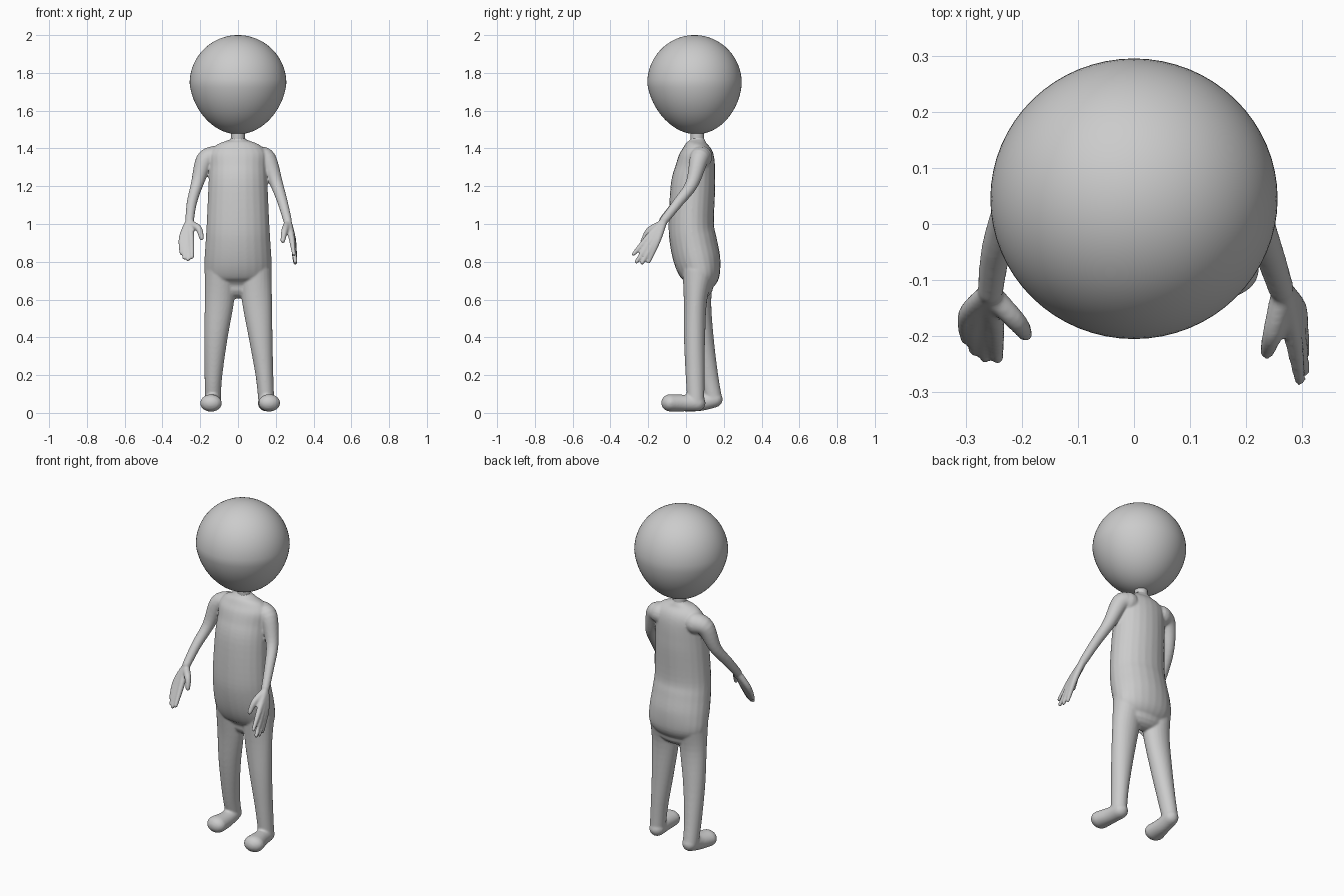
import bpy, bmesh, math
from mathutils import Vector

if "Cube" in bpy.data.objects:
    bpy.data.objects.remove(bpy.data.objects["Cube"])

SIDES = 24


def smooth_path(rings, steps=5):
    """Catmull-Rom interpolation through (x, y, z, ra, rb) rings."""
    p = [rings[0]] + rings + [rings[-1]]
    out = []
    for i in range(1, len(p) - 2):
        for s in range(steps):
            t = s / steps
            out.append([0.5 * (2 * b + (c - a) * t + (2 * a - 5 * b + 4 * c - d) * t * t
                               + (3 * b - a - 3 * c + d) * t ** 3)
                        for a, b, c, d in zip(*p[i - 1:i + 3])])
    return out + [list(rings[-1])]


def add_loft(bm, rings):
    """Closed tube of elliptical rings with rounded ends; ra lies along x."""
    path = smooth_path([tuple(r) if len(r) == 5 else (*r, r[3]) for r in rings])
    pts = [Vector(r[:3]) for r in path]
    n = len(pts)
    tans = [(pts[min(i + 1, n - 1)] - pts[max(i - 1, 0)]).normalized() for i in range(n)]
    stations = [(pts[i], tans[i], path[i][3], path[i][4]) for i in range(n)]

    def cap(station, sign):
        c, t, a, b = station
        r = min(a, b)
        return [(c + t * sign * r * math.sin(k), t, a * math.cos(k), b * math.cos(k))
                for k in (0.4, 0.8, 1.2, 1.45)]

    stations = cap(stations[0], -1)[::-1] + stations + cap(stations[-1], 1)
    loops = []
    for c, t, a, b in stations:
        u = (Vector((1, 0, 0)) - t * t.x).normalized()
        v = t.cross(u)
        loops.append([bm.verts.new(c + u * a * math.cos(k) + v * b * math.sin(k))
                      for k in (2 * math.pi * j / SIDES for j in range(SIDES))])
    for lo, hi in zip(loops, loops[1:]):
        for j in range(SIDES):
            k = (j + 1) % SIDES
            bm.faces.new((lo[j], lo[k], hi[k], hi[j]))
    bm.faces.new(loops[0][::-1])
    bm.faces.new(loops[-1])


def finish(name, bm):
    bmesh.ops.recalc_face_normals(bm, faces=bm.faces)
    for f in bm.faces:
        f.smooth = True
    mesh = bpy.data.meshes.new(name)
    bm.to_mesh(mesh)
    bm.free()
    ob = bpy.data.objects.new(name, mesh)
    bpy.context.collection.objects.link(ob)
    return ob


body = bmesh.new()

# torso, neck base down to the hips
add_loft(body, [(0, .06, 1.45, .036), (0, .06, 1.437, .07, .045), (0, .058, 1.415, .12, .065),
                (0, .057, 1.37, .152, .09), (0, .05, 1.3, .152, .105), (0, .037, 1.2, .157, .118),
                (0, .028, 1.0, .166, .12), (0, .04, .9, .172, .125), (0, .062, .8, .178, .122),
                (0, .08, .72, .174, .1), (0, .08, .67, .14, .065)])

# legs: left one forward, right one trailing
add_loft(body, [(.093, .065, .75, .085, .085), (.1, .05, .6, .08, .062), (.12, .045, .4, .063, .056),
                (.14, .048, .2, .047, .05), (.15, .052, .06, .042, .045)])
add_loft(body, [(-.093, .07, .75, .083, .085), (-.098, .072, .6, .078, .062), (-.117, .09, .4, .062, .056),
                (-.13, .12, .2, .047, .05), (-.133, .145, .08, .042, .045)])

# feet, heel to toe
add_loft(body, [(.148, .06, .052, .043, .043), (.155, -.01, .052, .046, .044), (.166, -.085, .053, .058, .046)])
add_loft(body, [(-.132, .152, .072, .042, .043), (-.135, .08, .055, .045, .044), (-.143, .005, .052, .058, .046)])

# arms, shoulder to wrist
add_loft(body, [(-.12, .08, 1.355, .06), (-.175, .065, 1.335, .05), (-.217, .03, 1.21, .033),
                (-.245, -.045, 1.11, .027), (-.256, -.12, 1.02, .023)])
add_loft(body, [(.11, .08, 1.355, .06), (.155, .068, 1.34, .05), (.205, .03, 1.21, .034),
                (.238, -.045, 1.11, .027), (.262, -.115, 1.02, .023)])

# hands: each finger runs from the wrist through its knuckle to the tip
hands = [
    ((-.257, -.12, 1.02),
     [((-.297, -.16, .93), (-.3, -.205, .845)), ((-.281, -.168, .92), (-.285, -.225, .82)),
      ((-.264, -.173, .915), (-.265, -.238, .812)), ((-.247, -.178, .925), (-.243, -.24, .825))],
     [(-.25, -.13, 1.0), (-.208, -.175, .975), (-.193, -.197, .925)]),
    ((.264, -.115, 1.02),
     [((.283, -.2, .93), (.296, -.278, .84)), ((.289, -.185, .915), (.303, -.262, .8)),
      ((.292, -.167, .908), (.303, -.232, .795)), ((.292, -.15, .912), (.3, -.198, .8))],
     [(.262, -.13, 1.0), (.247, -.195, .965), (.237, -.228, .91)]),
]
for wrist, fingers, thumb in hands:
    for knuckle, tip in fingers:
        add_loft(body, [(*wrist, .018), (*knuckle, .0165), (*tip, .0105)])
    add_loft(body, [(*p, r) for p, r in zip(thumb, (.02, .018, .013))])

# blend all limbs into one smooth skin
skin = finish("body", body)
remesh = skin.modifiers.new("blend", 'REMESH')
remesh.mode = 'VOXEL'
remesh.voxel_size = 0.006
remesh.use_smooth_shade = True
relax = skin.modifiers.new("relax", 'SMOOTH')
relax.factor = 0.5
relax.iterations = 6

# neck
neck = bmesh.new()
add_loft(neck, [(0, .06, 1.44, .036), (0, .058, 1.5, .036)])
finish("neck", neck)

# head: round ball, slightly narrower towards the neck
head = bmesh.new()
bmesh.ops.create_uvsphere(head, u_segments=64, v_segments=40, radius=1)
for v in head.verts:
    low = max(0, -v.co.z)
    narrow = 1 - 0.1 * low
    v.co = Vector((v.co.x * .256 * narrow, v.co.y * .25 * narrow + .045 + .01 * low, 1.745 + v.co.z * (.255 if v.co.z > 0 else .27)))
finish("head", head)
